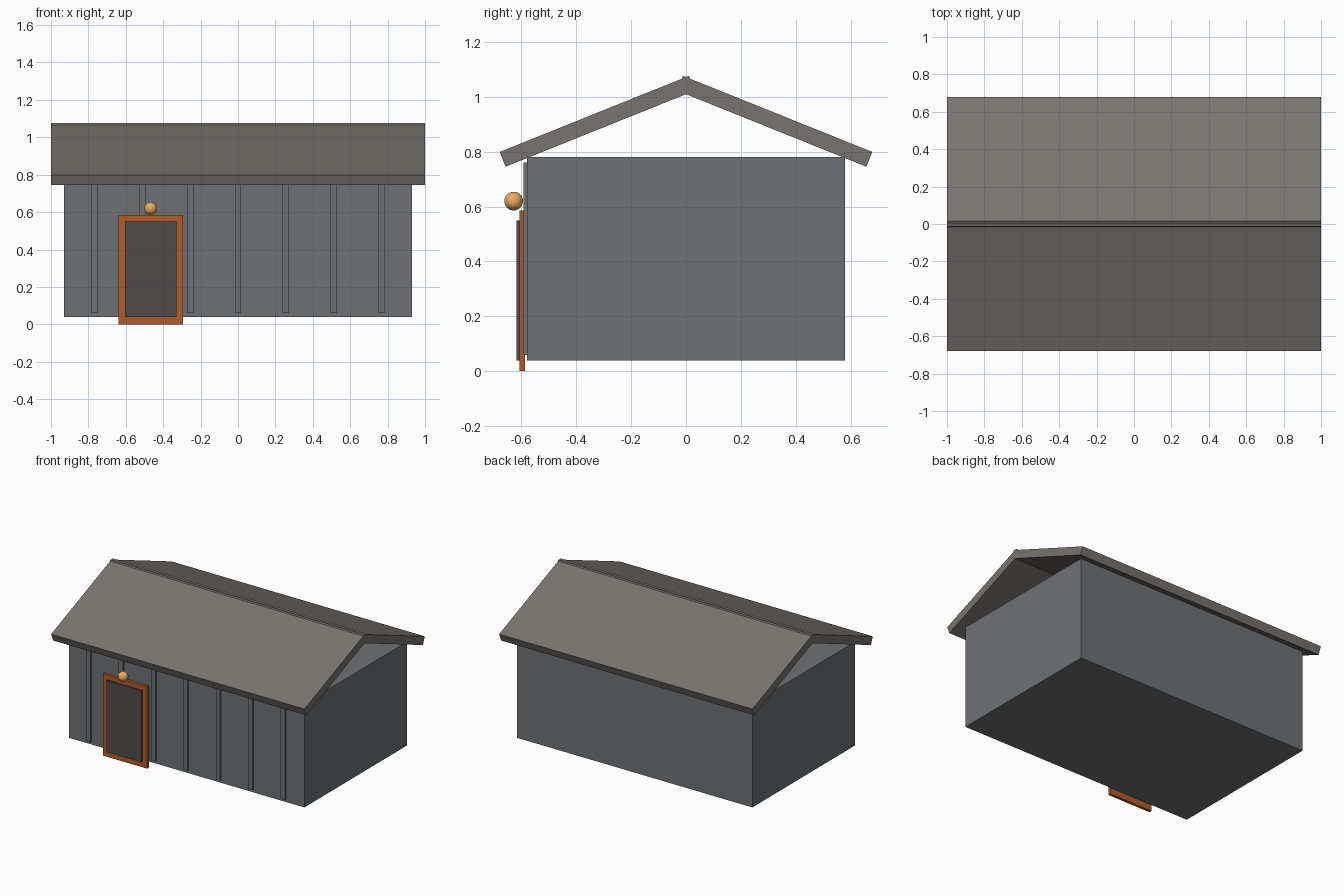
import bpy
from math import radians, sin, cos

if "Cube" in bpy.data.objects:
    bpy.data.objects.remove(bpy.data.objects["Cube"])


def material(name, rgb):
    m = bpy.data.materials.new(name)
    m.diffuse_color = (*rgb, 1)
    m.use_nodes = True
    m.node_tree.nodes["Principled BSDF"].inputs["Base Color"].default_value = m.diffuse_color
    return m


WALL = material("slate_grey", (0.16, 0.165, 0.175))
ROOF = material("warm_grey", (0.19, 0.175, 0.16))
DOOR = material("dark_brown", (0.08, 0.07, 0.07))
TRIM = material("rust_orange", (0.42, 0.11, 0.025))
GLOW = material("amber", (0.85, 0.42, 0.12))


def box(name, x, y, z, mat):
    """Box from (min, max) ranges on each axis."""
    ranges = (x, y, z)
    bpy.ops.mesh.primitive_cube_add(size=1, location=[(a + b) / 2 for a, b in ranges])
    o = bpy.context.object
    o.name = name
    o.scale = [b - a for a, b in ranges]
    bpy.ops.object.transform_apply(location=False, rotation=False, scale=True)
    o.data.materials.append(mat)
    return o


# Main body
box("walls", (-0.93, 0.93), (-0.58, 0.58), (0.04, 0.78), WALL)

# Two roof slabs, crossing slightly at the ridge
pitch, thick = radians(21.9), 0.058
eave_y, eave_z, ridge_y = 0.679, 0.799, 0.011
length = (eave_y + ridge_y) / cos(pitch)
for name, s in (("roof_front", -1), ("roof_back", 1)):
    slab = box(name, (-1, 1), (-length / 2, length / 2), (-thick / 2, thick / 2), ROOF)
    slab.rotation_euler.x = -s * pitch
    slab.location = (0,
                     s * ((eave_y - ridge_y) / 2 - thick / 2 * sin(pitch)),
                     eave_z + length / 2 * sin(pitch) - thick / 2 * cos(pitch))

# Vertical battens on the front wall
for i in range(7):
    x = (i - 3) * 0.256
    box(f"batten_{i + 1}", (x - 0.017, x + 0.017), (-0.592, -0.578), (0.06, 0.76), WALL)

# Door surround, door and lamp
box("door_frame", (-0.64, -0.293), (-0.607, -0.587), (0, 0.585), TRIM)
box("door", (-0.605, -0.33), (-0.618, -0.598), (0.04, 0.55), DOOR)
bpy.ops.mesh.primitive_uv_sphere_add(segments=24, ring_count=16, radius=0.034,
                                     location=(-0.467, -0.628, 0.62))
lamp = bpy.context.object
lamp.name = "door_lamp"
lamp.data.materials.append(GLOW)
bpy.ops.object.shade_smooth()
